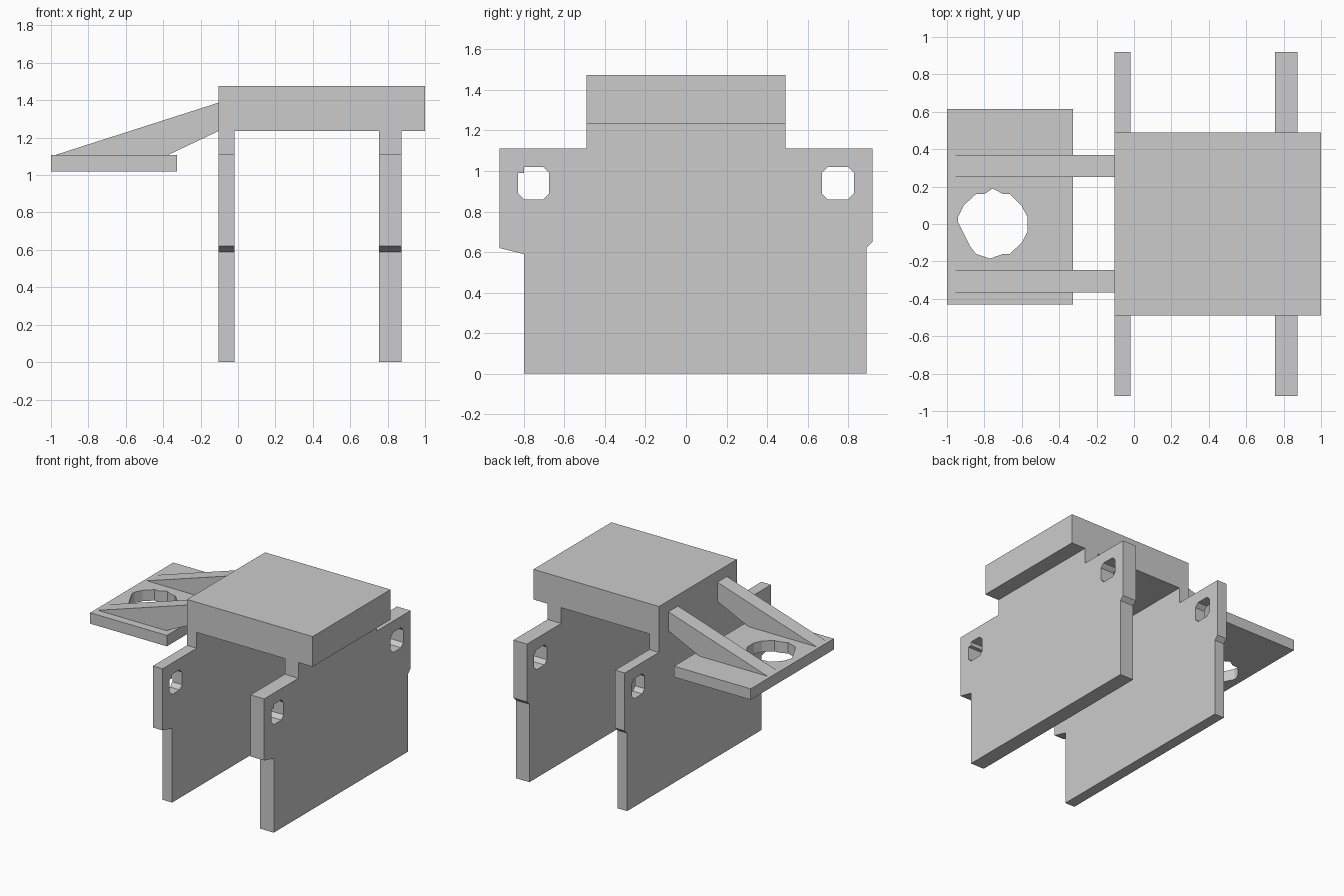
import bpy, bmesh
from mathutils import Vector

if "Cube" in bpy.data.objects:
    bpy.data.objects.remove(bpy.data.objects["Cube"])


def prism(name, loops, axis, lo, hi):
    """Extrude an outline (first loop) with holes (other loops) along an axis."""
    def place(u, v):
        return {"x": (lo, u, v), "y": (u, lo, v), "z": (u, v, lo)}[axis]
    direction = Vector([float(axis == a) for a in "xyz"])
    bm = bmesh.new()
    edges = []
    for loop in loops:
        vs = [bm.verts.new(place(u, v)) for u, v in loop]
        edges += [bm.edges.new((vs[i - 1], vs[i])) for i in range(len(vs))]
    bmesh.ops.triangle_fill(bm, use_beauty=True, edges=edges, normal=direction)
    ext = bmesh.ops.extrude_face_region(bm, geom=bm.faces[:], use_keep_orig=True)
    top = [g for g in ext["geom"] if isinstance(g, bmesh.types.BMVert)]
    bmesh.ops.translate(bm, verts=top, vec=direction * (hi - lo))
    bmesh.ops.recalc_face_normals(bm, faces=bm.faces[:])
    mesh = bpy.data.meshes.new(name)
    bm.to_mesh(mesh)
    bm.free()
    ob = bpy.data.objects.new(name, mesh)
    bpy.context.collection.objects.link(ob)
    return ob


def rect(u0, u1, v0, v1):
    return [(u0, v0), (u1, v0), (u1, v1), (u0, v1)]


# Top block
prism("top_block", [rect(-0.105, 1.0, -0.49, 0.49)], "z", 1.235, 1.475)

# Two side walls with shoulders and a chamfered hole in each shoulder
wall = [(-0.80, 0), (0.89, 0), (0.89, 0.62), (0.92, 0.65), (0.92, 1.11),
        (0.49, 1.11), (0.49, 1.235), (-0.49, 1.235), (-0.49, 1.11),
        (-0.92, 1.11), (-0.92, 0.62), (-0.80, 0.59)]
hole_right = [(0.70, 0.86), (0.80, 0.86), (0.83, 0.89), (0.83, 0.99),
              (0.80, 1.02), (0.70, 1.02), (0.67, 0.99), (0.67, 0.89)]
hole_left = [(-0.80, 0.86), (-0.705, 0.86), (-0.675, 0.89), (-0.675, 0.99),
             (-0.705, 1.02), (-0.80, 1.02), (-0.80, 0.99), (-0.83, 0.99),
             (-0.83, 0.89)]
for name, x0, x1 in (("inner_wall", -0.105, -0.02), ("outer_wall", 0.755, 0.875)):
    prism(name, [wall, hole_right, hole_left], "x", x0, x1)

# Side shelf with a rough round hole
ring = [(-0.755, 0.19), (-0.70, 0.16), (-0.665, 0.16), (-0.60, 0.095),
        (-0.57, 0.04), (-0.57, -0.04), (-0.60, -0.10), (-0.665, -0.16),
        (-0.70, -0.16), (-0.77, -0.185), (-0.845, -0.16), (-0.875, -0.12),
        (-0.94, 0.01), (-0.94, 0.04), (-0.91, 0.10), (-0.845, 0.16), (-0.80, 0.16)]
prism("shelf", [rect(-1.0, -0.325, -0.43, 0.615), ring], "z", 1.02, 1.107)

# Sloping ribs joining the shelf to the block
rib = [(-1.0, 1.10), (-0.39, 1.10), (-0.105, 1.235), (-0.105, 1.387)]
for name, y0, y1 in (("front_rib", -0.365, -0.245), ("back_rib", 0.25, 0.37)):
    prism(name, [rib], "y", y0, y1)
